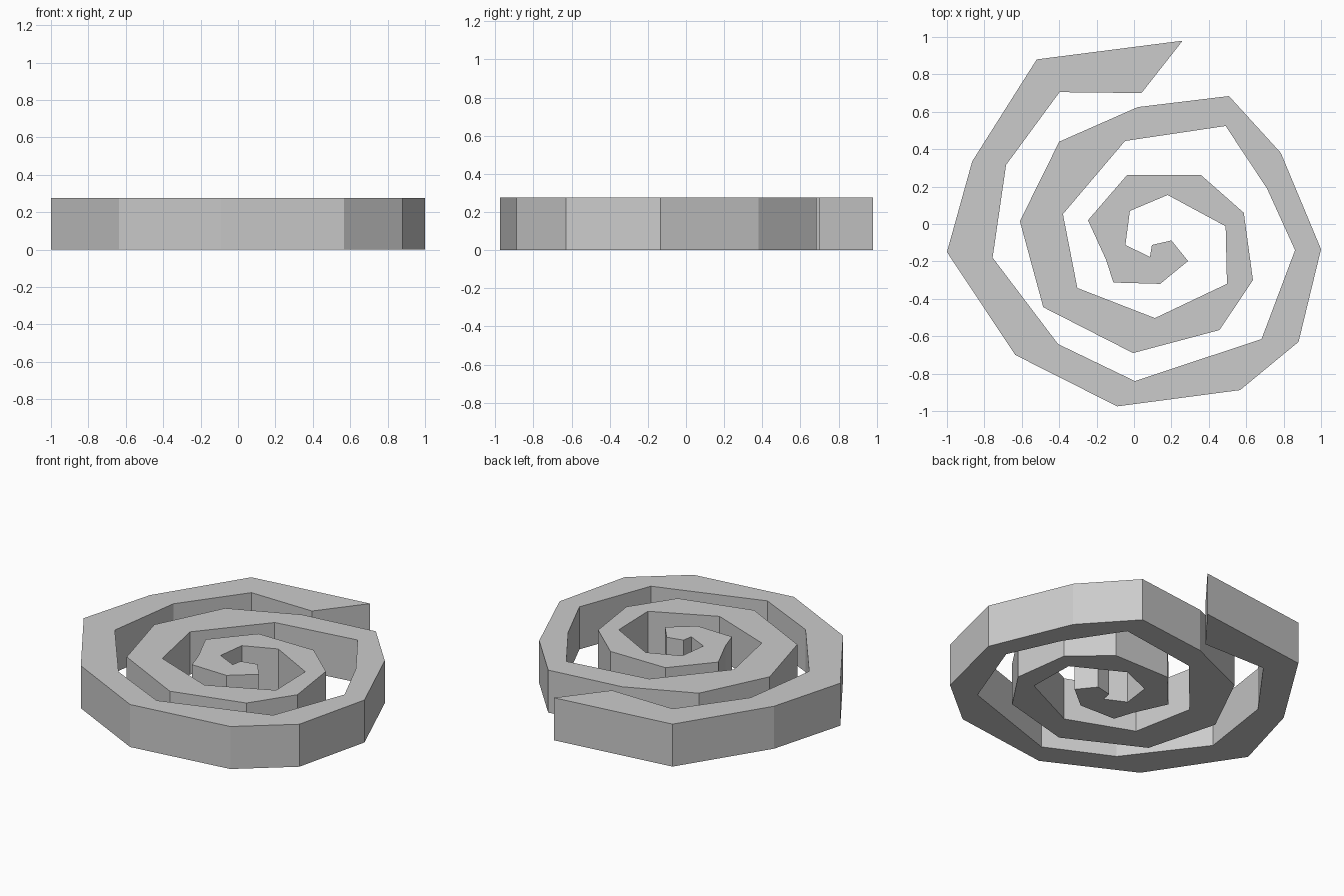
import bpy, bmesh

HEIGHT = 0.275

# Outer edge of the spiral, from the outside tip winding in to the centre
outer = [(0.26, 0.98), (-0.52, 0.88), (-0.865, 0.335), (-1.0, -0.15), (-0.635, -0.70),
         (-0.09, -0.975), (0.567, -0.888), (0.88, -0.63), (1.0, -0.135), (0.785, 0.38),
         (0.508, 0.684), (0.02, 0.625), (-0.40, 0.44), (-0.61, 0.015), (-0.485, -0.445),
         (-0.005, -0.69), (0.457, -0.567), (0.636, -0.30), (0.587, 0.06), (0.358, 0.262),
         (-0.037, 0.262), (-0.246, 0.02), (-0.15, -0.19), (-0.11, -0.313), (0.14, -0.32),
         (0.289, -0.198), (0.20, -0.088)]

# Inner edge, from the centre winding back out
inner = [(0.096, -0.112), (0.085, -0.176), (-0.046, -0.112), (-0.022, 0.07), (0.18, 0.155),
         (0.49, -0.012), (0.497, -0.32), (0.112, -0.503), (-0.303, -0.342), (-0.38, 0.053),
         (-0.048, 0.444), (0.49, 0.524), (0.711, 0.19), (0.861, -0.14), (0.682, -0.615),
         (0.005, -0.84), (-0.406, -0.642), (-0.756, -0.18), (-0.684, 0.316), (-0.398, 0.705),
         (0.04, 0.70)]

# Flat spiral band raised into a solid
bm = bmesh.new()
base = bm.faces.new([bm.verts.new((x, y, 0)) for x, y in outer + inner])
top = bmesh.ops.extrude_face_region(bm, geom=[base], use_keep_orig=True)["geom"]
bmesh.ops.translate(bm, vec=(0, 0, HEIGHT),
                    verts=[g for g in top if isinstance(g, bmesh.types.BMVert)])
bmesh.ops.recalc_face_normals(bm, faces=bm.faces)

mesh = bpy.data.meshes.new("spiral_band")
bm.to_mesh(mesh)
bm.free()
bpy.context.collection.objects.link(bpy.data.objects.new("spiral_band", mesh))
